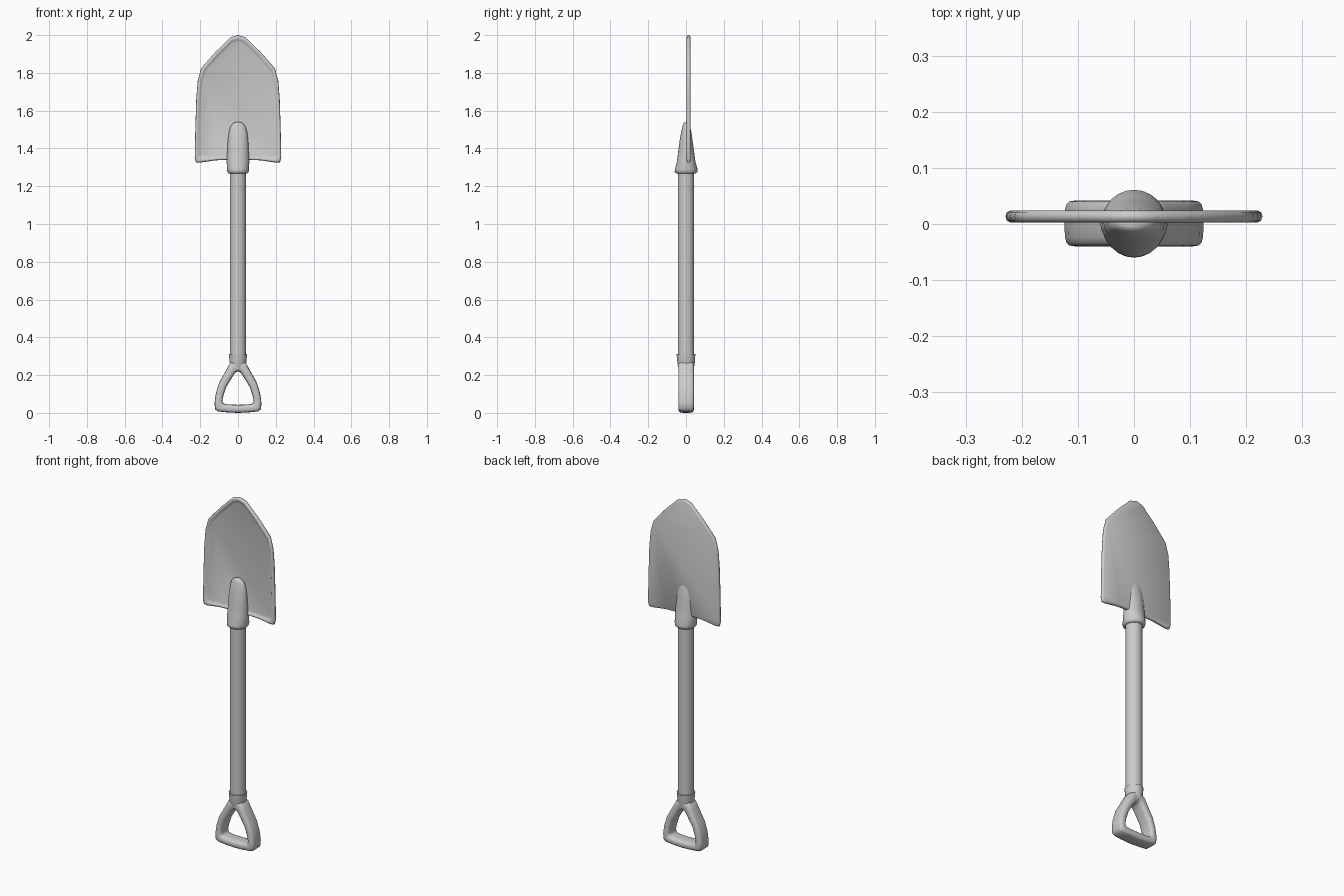
import bpy, bmesh
from math import cos, sin, pi, copysign

if "Cube" in bpy.data.objects:
    bpy.data.objects.remove(bpy.data.objects["Cube"])


def loft(name, rings, loop=False, angle=40):
    """Skin equal-length rings of points; cap both ends unless they form a loop."""
    bm = bmesh.new()
    vs = [[bm.verts.new(p) for p in r] for r in rings]
    n = len(vs[0])
    for i in range(len(vs) if loop else len(vs) - 1):
        a, b = vs[i], vs[(i + 1) % len(vs)]
        for j in range(n):
            k = (j + 1) % n
            bm.faces.new((a[j], a[k], b[k], b[j]))
    if not loop:
        bm.faces.new(vs[0])
        bm.faces.new(vs[-1])
    bmesh.ops.recalc_face_normals(bm, faces=bm.faces)
    me = bpy.data.meshes.new(name)
    bm.to_mesh(me)
    bm.free()
    ob = bpy.data.objects.new(name, me)
    bpy.context.collection.objects.link(ob)
    bpy.ops.object.select_all(action='DESELECT')
    ob.select_set(True)
    bpy.context.view_layer.objects.active = ob
    bpy.ops.object.shade_smooth_by_angle(angle=angle * pi / 180)
    return ob


def oval(z, hx, y0, y1, n=24):
    c, h = (y0 + y1) / 2, (y1 - y0) / 2
    return [(hx * cos(2 * pi * i / n), c + h * sin(2 * pi * i / n), z) for i in range(n)]


def mirrored(half):
    """Close a right-half outline whose ends lie on the centre line."""
    return half + [tuple((-1 if k % 2 == 0 else 1) * v for k, v in enumerate(p))
                   for p in half[-2:0:-1]]


# Blade: outer x, z and inner panel x, z
blade_half = [(0, 2.0, 0, 1.967), (.04, 1.988, .03, 1.957), (.12, 1.91, .103, 1.885),
              (.195, 1.825, .172, 1.805), (.213, 1.76, .187, 1.745),
              (.221, 1.66, .194, 1.655), (.226, 1.5, .2, 1.5), (.229, 1.35, .2, 1.37),
              (.222, 1.326, .195, 1.36), (.2, 1.325, .185, 1.357),
              (.12, 1.337, .11, 1.36), (0, 1.342, 0, 1.36)]
outline = mirrored(blade_half)
# rim section: (inset fraction, y), from back face round to front panel
rim = [(.3, .024), (.08, .021), (0, .0135), (.08, .006), (.3, .003),
       (.55, .004), (.8, .010), (1, .012)]
loft("blade", [[(a + (c - a) * t, y, b + (d - b) * t) for a, b, c, d in outline]
               for t, y in rim], angle=50)

# Socket joining blade and shaft
socket = [(1.268, .05, -.052, .052), (1.275, .056, -.06, .06), (1.29, .058, -.059, .061),
          (1.33, .06, -.048, .05), (1.38, .057, -.042, .043), (1.44, .054, -.034, .035),
          (1.49, .048, -.025, .028), (1.52, .038, -.018, .02),
          (1.535, .024, -.013, .012), (1.541, .008, -.006, .007)]
loft("socket", [oval(*s) for s in socket], angle=60)

# Shaft
loft("shaft", [oval(z, .043, -.043, .043) for z in (.27, 1.29)])

# Collar at the top of the grip
collar = [(.23, .036, -.038, .04), (.26, .043, -.045, .046),
          (.29, .046, -.048, .048), (.312, .048, -.05, .05)]
loft("grip_collar", [oval(*s) for s in collar])

# D-shaped grip: outer x, z and inner x, z at each station
grip_half = [(0, .285, 0, .221), (.042, .265, .012, .215), (.058, .235, .025, .198),
             (.1, .16, .062, .138), (.117, .105, .077, .093), (.124, .055, .083, .064),
             (.122, .02, .08, .052), (.108, .008, .07, .047), (.06, .003, .05, .044),
             (0, 0, 0, .043)]


def squircle(v):
    return copysign(abs(v) ** .55, v)


def grip_section(ox, oz, ix, iz, n=16):
    pts = []
    for i in range(n):
        s = (1 + squircle(cos(2 * pi * i / n))) / 2
        pts.append((ix + (ox - ix) * s, .001 + .041 * squircle(sin(2 * pi * i / n)),
                    iz + (oz - iz) * s))
    return pts


loft("grip", [grip_section(*p) for p in mirrored(grip_half)], loop=True, angle=60)
